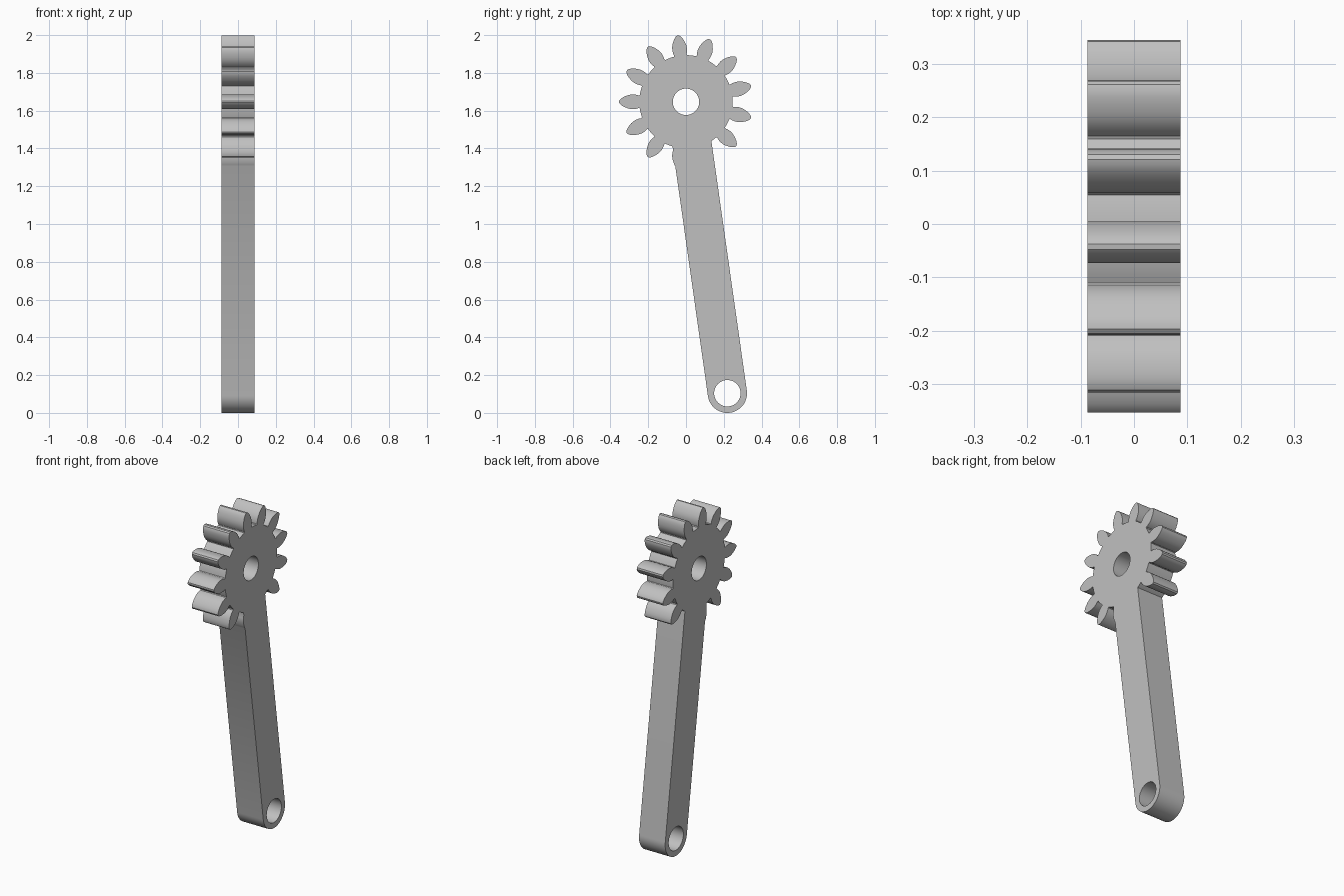
import bpy, bmesh
from math import sin, cos, pi, radians, atan2, hypot

if "Cube" in bpy.data.objects:
    bpy.data.objects.remove(bpy.data.objects["Cube"])

HALF = 0.087                  # half thickness along x
GEAR = (0.0, 1.647)           # gear centre (y, z)
PIVOT = (0.219, 0.104)        # lower eye centre (y, z)
ROOT, ARM_R, HOLE_R = 0.247, 0.104, 0.07
TEETH = 13
# Half tooth: distance from gear centre, half width
TOOTH = [(0.25, 0.033), (0.262, 0.037), (0.28, 0.039), (0.295, 0.038),
         (0.31, 0.034), (0.325, 0.028), (0.338, 0.021), (0.348, 0.013), (0.354, 0.005)]

grey = bpy.data.materials.new("light grey")
grey.use_nodes = True
grey.diffuse_color = (0.53, 0.53, 0.53, 1)
grey.node_tree.nodes["Principled BSDF"].inputs["Base Color"].default_value = grey.diffuse_color


def arc(centre, radius, start, end, steps):
    angles = [start + (end - start) * i / steps for i in range(steps + 1)]
    return [(centre[0] + radius * cos(a), centre[1] + radius * sin(a)) for a in angles]


def plate(name, outline, half):
    """Extrude a closed (y, z) outline along x."""
    bm = bmesh.new()
    face = bm.faces.new([bm.verts.new((-half, y, z)) for y, z in outline])
    new = bmesh.ops.extrude_face_region(bm, geom=[face])["geom"]
    bmesh.ops.translate(bm, vec=(2 * half, 0, 0),
                        verts=[v for v in new if isinstance(v, bmesh.types.BMVert)])
    bmesh.ops.recalc_face_normals(bm, faces=bm.faces)
    mesh = bpy.data.meshes.new(name)
    bm.to_mesh(mesh)
    bm.free()
    mesh.materials.append(grey)
    obj = bpy.data.objects.new(name, mesh)
    bpy.context.collection.objects.link(obj)
    return obj


def combine(target, other, operation):
    mod = target.modifiers.new(operation.lower(), 'BOOLEAN')
    mod.operation, mod.object, mod.solver = operation, other, 'EXACT'
    bpy.context.view_layer.objects.active = target
    bpy.ops.object.modifier_apply(modifier=mod.name)
    bpy.data.objects.remove(other)


# Gear outline, omitting the tooth that the arm replaces
step = 2 * pi / TEETH
arm_dir = atan2(PIVOT[1] - GEAR[1], PIVOT[0] - GEAR[0])
outline = []
for k in range(TEETH):
    a = pi + k * step
    flank = atan2(TOOTH[0][1], TOOTH[0][0])
    if k != 4:
        side = [(r, -w) for r, w in TOOTH] + [(r, w) for r, w in reversed(TOOTH)]
        outline += [(GEAR[0] + r * cos(a) - w * sin(a),
                     GEAR[1] + r * sin(a) + w * cos(a)) for r, w in side]
    outline += arc(GEAR, ROOT, a + flank + 0.01, a + step - flank - 0.01, 5)
lever = plate("gear_lever", outline, HALF)

# Round-ended arm from gear centre to lower eye
arm = plate("arm", arc(PIVOT, ARM_R, arm_dir - pi / 2, arm_dir + pi / 2, 32)
            + arc(GEAR, ARM_R, arm_dir + pi / 2, arm_dir + 3 * pi / 2, 32), HALF)
combine(lever, arm, 'UNION')

# Shaft bore and lower eye
for centre in (GEAR, PIVOT):
    cutter = plate("bore_cutter", arc(centre, HOLE_R, 0, 2 * pi * 47 / 48, 47), HALF * 2)
    cutter.hide_render = True
    combine(lever, cutter, 'DIFFERENCE')

bpy.ops.object.select_all(action='DESELECT')
lever.select_set(True)
bpy.context.view_layer.objects.active = lever
bpy.ops.object.shade_smooth_by_angle(angle=radians(30))
